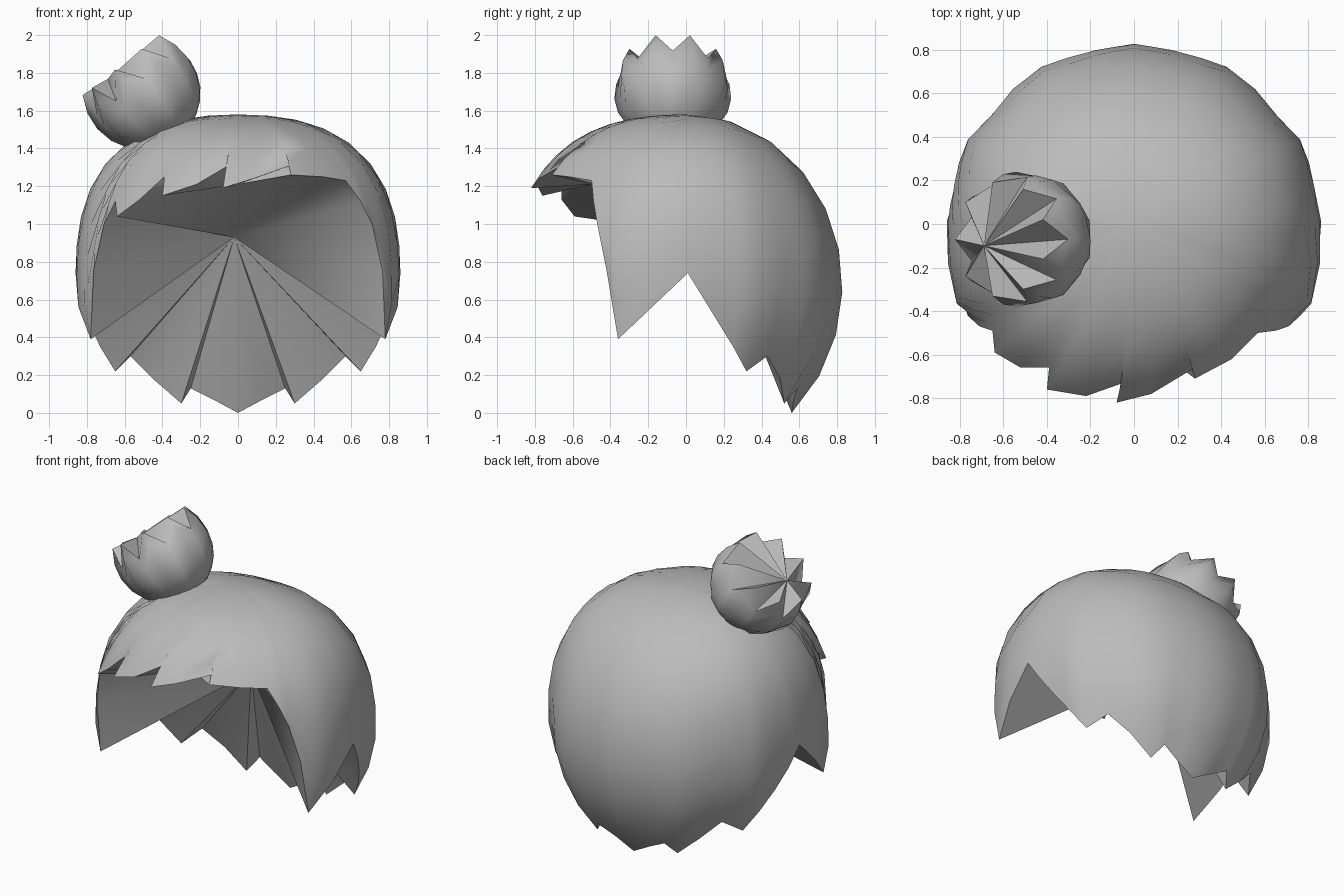
import bpy, bmesh, math
from mathutils import Vector

cube = bpy.data.objects.get("Cube")
if cube:
    bpy.data.objects.remove(cube)

grey = bpy.data.materials.new("hair_grey")
grey.use_nodes = True
colour = (0.5, 0.5, 0.5, 1)
grey.diffuse_color = colour
grey.node_tree.nodes["Principled BSDF"].inputs["Base Color"].default_value = colour


def shell(name, centre, radii, bulge, rim, hub, rows, brow=None):
    """Closed cup: columns run from the crown to each rim point, the rim fans in to a hub.
    brow = (point, first, last) fans that stretch of rim to a point of its own."""
    n, full = len(rim), 2 * math.pi
    rel = [Vector(p) - Vector(centre) for p in rim]
    own = [math.atan2(p.x, p.y) % full for p in rel]

    # Even out the column spacing towards the crown
    top = sorted(own)
    for _ in range(6):
        top = [(top[i - 1] - (full if i == 0 else 0) + 2 * top[i]
                + top[(i + 1) % n] + (full if i == n - 1 else 0)) / 4 for i in range(n)]

    def surface(polar, az):
        d = Vector((math.sin(polar) * math.sin(az), math.sin(polar) * math.cos(az), math.cos(polar)))
        r = 1 / math.sqrt(sum((a / b) ** 2 for a, b in zip(d, radii)))
        if polar < math.pi / 2:
            r *= 1 + bulge * math.sin(2 * polar) ** 2 * (1 - max(0, math.cos(az)) ** 2)
        return d, r

    bm = bmesh.new()
    crown = bm.verts.new(Vector(centre) + Vector((0, 0, radii[2])))
    hub_vert = bm.verts.new(hub)
    columns = []
    for p, az, az_top in zip(rel, own, top):
        polar = math.acos(p.z / p.length)
        stretch = p.length / surface(polar, az)[1] - 1
        column = []
        for k in range(1, rows + 1):
            t = k / rows
            d, r = surface(polar * t, az_top + (az - az_top) * t)
            column.append(bm.verts.new(Vector(centre) + d * r * (1 + stretch * t * t)))
        columns.append(column)

    # Inner fan
    inner = [hub_vert] * n
    if brow:
        point, first, last = brow
        brow_vert = bm.verts.new(point)
        inner[first:last] = [brow_vert] * (last - first)
        bm.faces.new((columns[first][-1], hub_vert, brow_vert))
        bm.faces.new((brow_vert, hub_vert, columns[last][-1]))

    for i, a in enumerate(columns):
        b = columns[(i + 1) % n]
        bm.faces.new((crown, a[0], b[0]))
        for k in range(rows - 1):
            bm.faces.new((a[k], a[k + 1], b[k + 1], b[k]))
        bm.faces.new((a[-1], inner[i], b[-1]))
    # Columns run clockwise seen from the crown
    bmesh.ops.reverse_faces(bm, faces=bm.faces[:])
    mesh = bpy.data.meshes.new(name)
    bm.to_mesh(mesh)
    bm.free()
    mesh.materials.append(grey)
    obj = bpy.data.objects.new(name, mesh)
    bpy.context.collection.objects.link(obj)
    bpy.ops.object.select_all(action="DESELECT")
    obj.select_set(True)
    bpy.context.view_layer.objects.active = obj
    bpy.ops.object.shade_smooth_by_angle(angle=math.radians(60))
    return obj


# Hair cap: jagged nape, side notch and temple edge, mirrored
nape = (0, 0.56, 0.0)
side = [(0.13, 0.57, 0.07), (0.25, 0.59, 0.13), (0.3, 0.52, 0.05), (0.45, 0.5, 0.18),
        (0.57, 0.43, 0.3), (0.65, 0.32, 0.22), (0.73, 0.25, 0.35), (0.79, 0.17, 0.48),
        (0.835, 0.09, 0.61), (0.86, 0.01, 0.74), (0.845, -0.18, 0.56),
        (0.78, -0.36, 0.39), (0.765, -0.42, 0.75), (0.71, -0.47, 1.0), (0.65, -0.49, 1.12)]
# Swept fringe with saw-tooth tips
fringe = [(0.57, -0.5, 1.23), (0.45, -0.62, 1.25), (0.28, -0.71, 1.26),
          (0.28, -0.66, 1.31), (0.08, -0.78, 1.24), (-0.08, -0.82, 1.19), (-0.05, -0.73, 1.31),
          (-0.22, -0.79, 1.21), (-0.4, -0.76, 1.15), (-0.39, -0.66, 1.25),
          (-0.52, -0.66, 1.13), (-0.64, -0.59, 1.04)]
mirrored = [(-x, y, z) for x, y, z in reversed(side)]
start = 1 + len(side)
shell("hair_cap", (0, 0, 0.7), (0.87, 0.81, 0.88), 0.075,
      [nape] + side + fringe + mirrored, (-0.02, 0.17, 0.93), 9,
      brow=((0, -0.5, 1.21), start, start + len(fringe) - 2))

# Hair bun: open cup with a zigzag rim, tipped outwards
tips = 9
bun_rim = []
for i in range(2 * tips):
    az = math.pi * i / tips + math.radians(10)
    spread, height = (0.29, -0.05) if i % 2 else (0.265, -0.185)
    bun_rim.append((spread * math.sin(az), spread * math.cos(az), height))
bun = shell("hair_bun", (0, 0, 0), (0.305,) * 3, 0, bun_rim, (0.107, -0.03, -0.17), 7)
bun.rotation_euler = (0, math.radians(142), 0)
bun.location = (-0.5, -0.07, 1.7)
